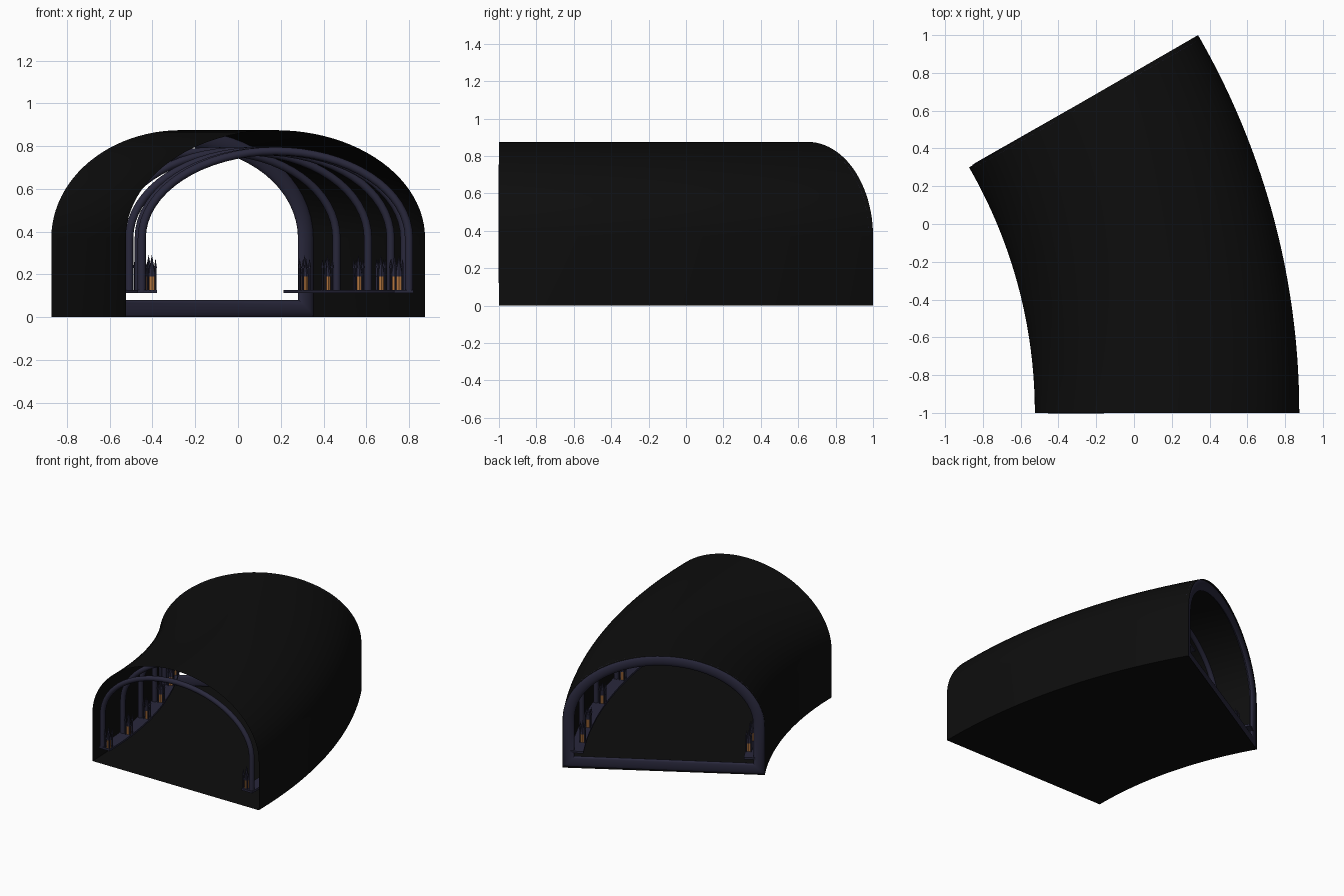
import bpy, bmesh, math
from mathutils import Matrix, Vector

if "Cube" in bpy.data.objects:
    bpy.data.objects.remove(bpy.data.objects["Cube"], do_unlink=True)

# Bend: the tunnel follows a 30 degree arc about this centre
CX, CY, MID, BEND = -3.125, -1.0, 3.3, 30.0
HALF, SPRING, TOP = 0.7, 0.37, 0.875


def material(name, colour):
    m = bpy.data.materials.new(name)
    m.use_nodes = True
    m.diffuse_color = (*colour, 1)
    bsdf = m.node_tree.nodes["Principled BSDF"]
    bsdf.inputs["Base Color"].default_value = (*colour, 1)
    bsdf.inputs["Roughness"].default_value = 0.8
    return m


BLACK = material("black_stone", (0.004, 0.004, 0.004))
NAVY = material("dark_navy_stone", (0.022, 0.021, 0.045))
AMBER = material("amber_glow", (0.45, 0.18, 0.05))


def place(deg, u, z, along=0.0):
    """Point at an angle round the bend, u across the tunnel, z up."""
    a = math.radians(deg)
    r = MID + u
    return Vector((CX + r * math.cos(a) - along * math.sin(a),
                   CY + r * math.sin(a) + along * math.cos(a), z))


def arch(half, top, foot, steps=32):
    """Straight legs carrying a half ellipse."""
    pts = [(half, foot)]
    for i in range(steps + 1):
        t = math.pi * i / steps
        pts.append((half * math.cos(t), SPRING + (top - SPRING) * math.sin(t)))
    return pts + [(-half, foot)]


def finish(name, bm, mat, angle=40):
    bmesh.ops.recalc_face_normals(bm, faces=bm.faces)
    me = bpy.data.meshes.new(name)
    bm.to_mesh(me)
    bm.free()
    me.materials.append(mat)
    me.polygons.foreach_set("use_smooth", [True] * len(me.polygons))
    me.set_sharp_from_angle(angle=math.radians(angle))
    ob = bpy.data.objects.new(name, me)
    bpy.context.collection.objects.link(ob)
    return ob


def skin(bm, rings, close=False):
    n = len(rings[0])
    pairs = list(zip(rings, rings[1:]))
    if close:
        pairs.append((rings[-1], rings[0]))
    for a, b in pairs:
        for i in range(n):
            j = (i + 1) % n
            bm.faces.new((a[i], a[j], b[j], b[i]))


def sweep(name, profile, mat, caps, steps=36):
    """Carry a closed cross-section round the bend."""
    bm = bmesh.new()
    rings = [[bm.verts.new(place(BEND * k / steps, u, z)) for u, z in profile]
             for k in range(steps + 1)]
    skin(bm, rings)
    if caps:
        bm.faces.new(rings[0])
        bm.faces.new(rings[-1])
    return finish(name, bm, mat)


def moulding(name, deg, path, width, depth, close=False, sides=12):
    """Rounded bar along a path lying across the tunnel."""
    bm = bmesh.new()
    n = len(path)
    rings = []
    for i, p in enumerate(path):
        here = Vector(p)
        before = Vector(path[i - 1]) if i or close else None
        after = Vector(path[(i + 1) % n]) if i < n - 1 or close else None
        d1 = (here - before).normalized() if before else (after - here).normalized()
        d2 = (after - here).normalized() if after else d1
        n1, n2 = Vector((d1.y, -d1.x)), Vector((d2.y, -d2.x))
        normal = (n1 + n2).normalized()
        normal /= normal.dot(n1)
        ring = []
        for k in range(sides):
            t = math.tau * k / sides
            q = here + normal * width * math.cos(t)
            ring.append(bm.verts.new(place(deg, q.x, q.y, depth * math.sin(t))))
        rings.append(ring)
    skin(bm, rings, close)
    if not close:
        bm.faces.new(rings[0])
        bm.faces.new(rings[-1])
    return finish(name, bm, NAVY)


def spike(bm, frame, x, y, z0, z1, r0, r1, sides):
    at = frame @ Matrix.Translation((x, y, (z0 + z1) / 2))
    bmesh.ops.create_cone(bm, cap_ends=True, segments=sides, radius1=r0,
                          radius2=r1, depth=z1 - z0, matrix=at)


def lantern(name, deg, u):
    """Amber lamp under a canopy with four slim pinnacles."""
    frame = Matrix.Translation(place(deg, u, 0)) @ Matrix.Rotation(math.radians(deg), 4, "Z")
    glow = bmesh.new()
    spike(glow, frame, 0, 0, 0.125, 0.19, 0.016, 0.016, 8)
    finish(name + "_lamp", glow, AMBER, 30)
    case = bmesh.new()
    spike(case, frame, 0, 0, 0.19, 0.225, 0.02, 0.014, 8)
    spike(case, frame, 0, 0, 0.225, 0.292, 0.013, 0.0, 8)
    for sx in (-1, 1):
        for sy in (-1, 1):
            x, y = sx * 0.017, sy * 0.017
            spike(case, frame, x, y, 0.12, 0.23, 0.005, 0.005, 6)
            spike(case, frame, x, y, 0.23, 0.275, 0.008, 0.0, 6)
    finish(name + "_canopy", case, NAVY, 30)


# Vault shell with floor, open at both ends
sweep("tunnel_shell", arch(HALF, TOP, 0.0, 48), BLACK, caps=False)

# Ledges along both walls
for side, label in ((1, "left"), (-1, "right")):
    ledge = [(side * 0.555, 0.113), (side * 0.645, 0.113),
             (side * 0.645, 0.128), (side * 0.555, 0.128)]
    sweep(label + "_ledge", ledge, NAVY, caps=True)

# Arched ribs
for i, deg in enumerate((0.33, 6, 12, 18, 24)):
    moulding(f"rib_{i + 1}", deg, arch(0.625, 0.777, 0.12), 0.019, 0.019)

# Frame round the far opening, with its threshold
moulding("back_frame", BEND - 0.35, arch(HALF - 0.04, TOP - 0.04, 0.04),
         0.04, 0.02, close=True, sides=16)

# Lanterns standing on the ledges
for i, deg in enumerate((0.45, 6, 12, 18, 24, 27.6)):
    for side, label in ((1, "left"), (-1, "right")):
        lantern(f"{label}_lantern_{i + 1}", deg, side * 0.578)
